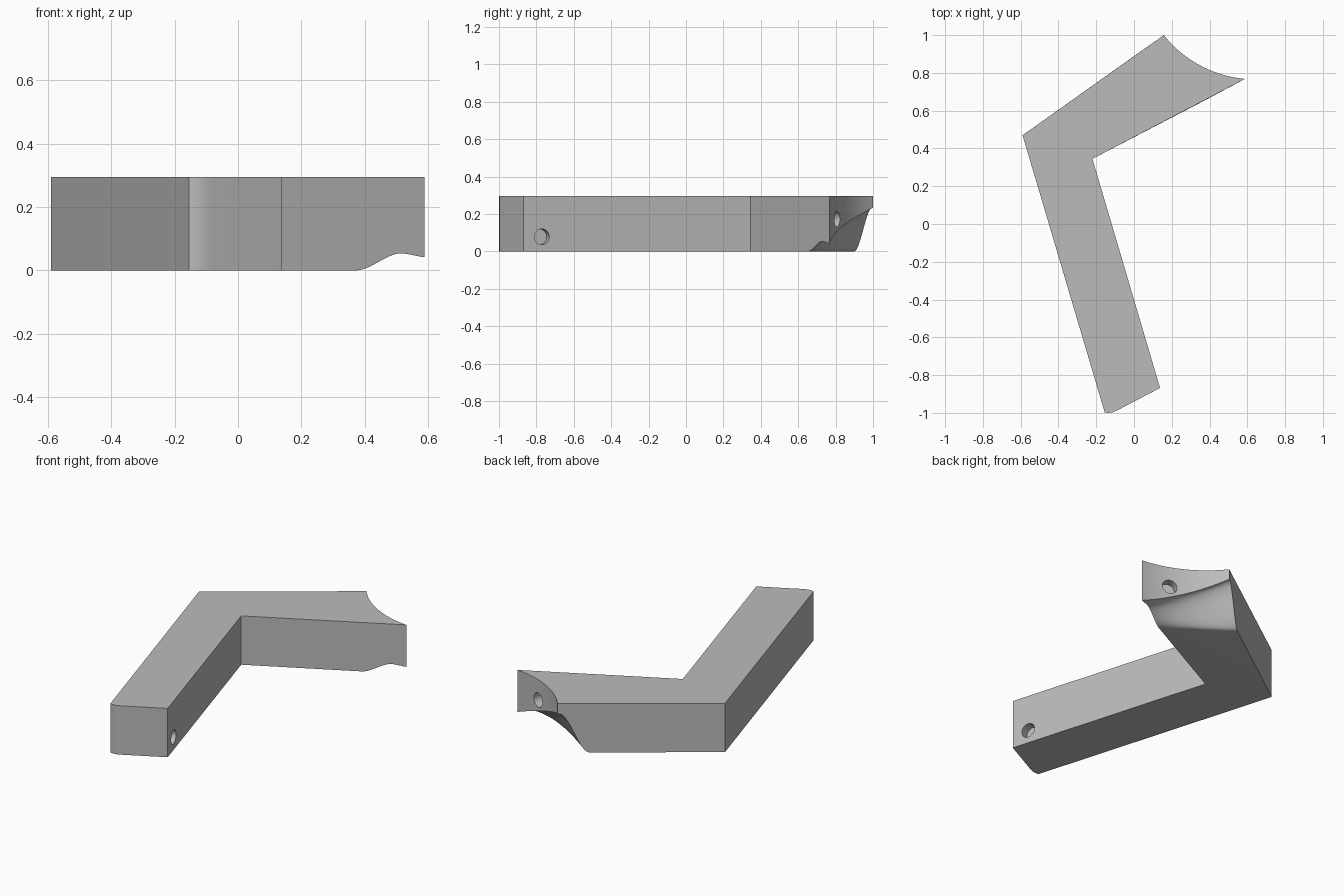
import bpy, bmesh, math
from mathutils import Vector

cube = bpy.data.objects.get("Cube")
if cube:
    bpy.data.objects.remove(cube, do_unlink=True)

HEIGHT = 0.295
N_ACROSS, N_ALONG = 20, 16

grey = bpy.data.materials.new("plain grey")
grey.use_nodes = True
grey.diffuse_color = (0.5, 0.5, 0.5, 1)
grey.node_tree.nodes["Principled BSDF"].inputs["Base Color"].default_value = (0.5, 0.5, 0.5, 1)


def smoothstep(s):
    s = min(max(s, 0), 1)
    return s * s * (3 - 2 * s)


# Plan corners
inner_tip, outer_tip = Vector((0.588, 0.768)), Vector((0.158, 1.0))
inner_start, outer_start = Vector((0.37, 0.652)), Vector((0.016, 0.9))
elbow_inner, elbow_outer = Vector((-0.22, 0.345)), Vector((-0.59, 0.47))
foot = [Vector(p) for p in ((-0.155, -0.998), (-0.135, -1.0), (-0.112, -0.997),
                            (-0.08, -0.982), (0.138, -0.868))]


def tip_arc(t):
    # Concave circular end, from inner tip to outer tip
    chord = outer_tip - inner_tip
    half, sag = chord.length / 2, 0.05
    radius = (half * half + sag * sag) / (2 * sag)
    normal = Vector((chord.y, -chord.x)).normalized()
    centre = (inner_tip + outer_tip) / 2 + normal * (radius - sag)
    sweep = math.asin(half / radius)
    a = sweep * (2 * t - 1)
    return centre - normal * radius * math.cos(a) + chord.normalized() * radius * math.sin(a)


def underside(s, t):
    # Scooped S profile, low on the inner wall and high on the outer wall
    low = 0.055 * smoothstep(s / 0.68) - 0.015 * smoothstep((s - 0.6) / 0.5)
    high = 0.233 * smoothstep(s / 0.95)
    return low + (high - low) * t


# Bent arm with scooped end
bm = bmesh.new()


def vert(p, z):
    return bm.verts.new((p.x, p.y, z))


grid = []
for i in range(N_ALONG + 1):
    s, row = i / N_ALONG, []
    for j in range(N_ACROSS + 1):
        t = j / N_ACROSS
        p = inner_start.lerp(outer_start, t).lerp(tip_arc(t), s)
        row.append(vert(p, underside(s, t)))
    grid.append(row)
for a, b in zip(grid, grid[1:]):
    for j in range(N_ACROSS):
        bm.faces.new((a[j], a[j + 1], b[j + 1], b[j]))

body = [elbow_outer] + foot + [elbow_inner]
low = [vert(p, 0) for p in body]
top = [vert(p, HEIGHT) for p in body]
top_arc = [vert(tip_arc(j / N_ACROSS), HEIGHT) for j in range(N_ACROSS + 1)]

bm.faces.new(low + grid[0])
bm.faces.new(top + top_arc)
for k in range(len(body) - 1):
    bm.faces.new((low[k], low[k + 1], top[k + 1], top[k]))
for j in range(N_ACROSS):
    bm.faces.new((grid[-1][j], grid[-1][j + 1], top_arc[j + 1], top_arc[j]))
bm.faces.new([low[-1]] + [r[0] for r in grid] + [top_arc[0], top[-1]])
bm.faces.new([low[0]] + [r[-1] for r in grid] + [top_arc[-1], top[0]])
bmesh.ops.recalc_face_normals(bm, faces=bm.faces)
mesh = bpy.data.meshes.new("bent_arm")
bm.to_mesh(mesh)
bm.free()
arm = bpy.data.objects.new("bent_arm", mesh)
bpy.context.collection.objects.link(arm)
mesh.materials.append(grey)


# Shallow round sockets
def socket(name, location, outward, depth=0.05):
    bpy.ops.mesh.primitive_cylinder_add(vertices=24, radius=0.042, depth=2 * depth, location=location)
    cutter = bpy.context.object
    cutter.name = name
    cutter.rotation_euler = Vector(outward).to_track_quat('Z', 'Y').to_euler()
    cutter.data.materials.append(grey)
    cutter.hide_render = True
    cutter.hide_set(True)
    mod = arm.modifiers.new(name, 'BOOLEAN')
    mod.operation = 'DIFFERENCE'
    mod.solver = 'EXACT'
    mod.object = cutter
    return cutter


wall = foot[-1] - elbow_inner
at = foot[-1].lerp(elbow_inner, 0.08)
cutters = [socket("foot_socket_cutter", (at.x, at.y, 0.078), (-wall.y, wall.x, 0))]
at = tip_arc(0.34)
cutters.append(socket("tip_socket_cutter", (at.x, at.y, 0.172), (0.38, 0.92, 0)))

# Apply the cuts and shade
bpy.ops.object.select_all(action='DESELECT')
arm.select_set(True)
bpy.context.view_layer.objects.active = arm
for mod in list(arm.modifiers):
    bpy.ops.object.modifier_apply(modifier=mod.name)
for cutter in cutters:
    bpy.data.objects.remove(cutter, do_unlink=True)
bpy.ops.object.shade_smooth_by_angle(angle=math.radians(30))
